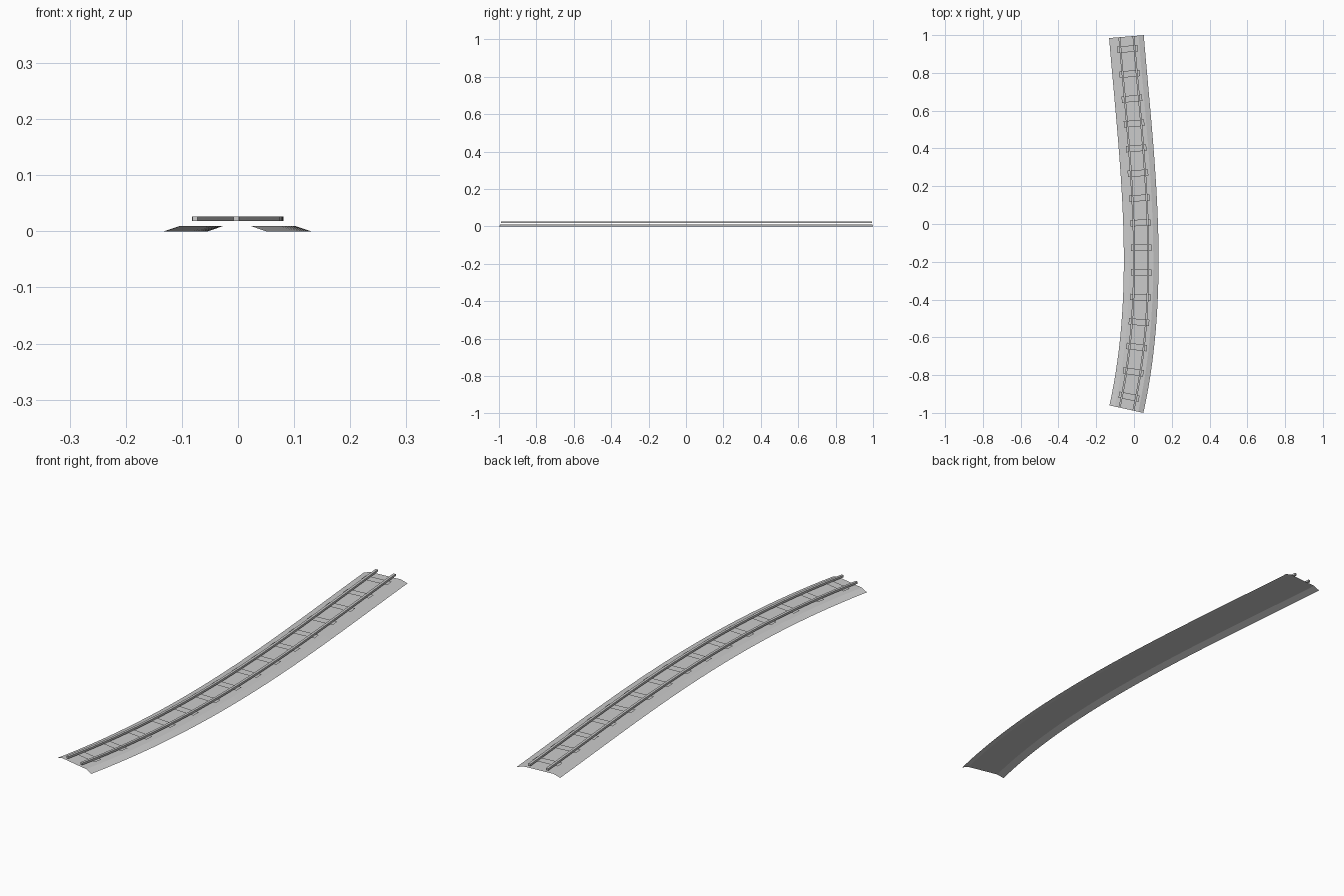
import bpy, math
from mathutils import Vector

if "Cube" in bpy.data.objects:
    bpy.data.objects.remove(bpy.data.objects["Cube"])

# one flat grey for the whole track
grey = bpy.data.materials.new("track grey")
grey.diffuse_color = (0.6, 0.6, 0.6, 1)
grey.use_nodes = True
grey.node_tree.nodes["Principled BSDF"].inputs["Base Color"].default_value = grey.diffuse_color

Y0, Y1, X_END = -0.980, 0.992, -0.040
M0, M1 = 0.22, -0.083          # sideways slope at the near and far ends
LENGTH = Y1 - Y0
SEGMENTS = 32


def centre(t):
    """Centre line point and sideways direction for t in 0..1."""
    x = X_END + LENGTH * (M0 * (t - 2*t*t + t**3) + M1 * (t**3 - t*t))
    slope = M0 * (1 - 4*t + 3*t*t) + M1 * (3*t*t - 2*t)
    return Vector((x, Y0 + t * LENGTH, 0)), Vector((1, -slope, 0)).normalized()


def add_mesh(name, verts, faces):
    mesh = bpy.data.meshes.new(name)
    mesh.from_pydata(verts, [], faces)
    mesh.materials.append(grey)
    obj = bpy.data.objects.new(name, mesh)
    bpy.context.collection.objects.link(obj)
    return obj


def sweep(name, profile, closed):
    """Sweep a (side, height) profile along the centre line."""
    n = len(profile)
    verts, faces = [], []
    for i in range(SEGMENTS + 1):
        p, side = centre(i / SEGMENTS)
        verts += [p + side * s + Vector((0, 0, z)) for s, z in profile]
    for i in range(SEGMENTS):
        for j in range(n if closed else n - 1):
            a, b = i * n + j, i * n + (j + 1) % n
            faces.append((a, a + n, b + n, b))
    if closed:
        faces.append(tuple(range(n)))
        faces.append(tuple(SEGMENTS * n + j for j in reversed(range(n))))
    return add_mesh(name, verts, faces)


# ballast bed: open shell with sloping shoulders
sweep("ballast_bed", [(-0.092, 0), (-0.064, 0.0095), (0.064, 0.0095), (0.092, 0)], False)

# two rails
for name, s in (("left_rail", -0.0375), ("right_rail", 0.0375)):
    sweep(name, [(s - 0.005, 0.018), (s - 0.005, 0.026),
                 (s + 0.005, 0.026), (s + 0.005, 0.018)], True)

# sleepers: flat plates under the rails
COUNT = 15
verts, faces = [], []
for k in range(COUNT):
    p, side = centre((k + 0.5) / COUNT)
    along = Vector((-side.y, side.x, 0))
    base = len(verts)
    for a, b in ((-1, -1), (1, -1), (1, 1), (-1, 1)):
        verts.append(p + side * a * 0.054 + along * b * 0.017 + Vector((0, 0, 0.0175)))
    faces.append((base, base + 1, base + 2, base + 3))
add_mesh("sleepers", verts, faces)
